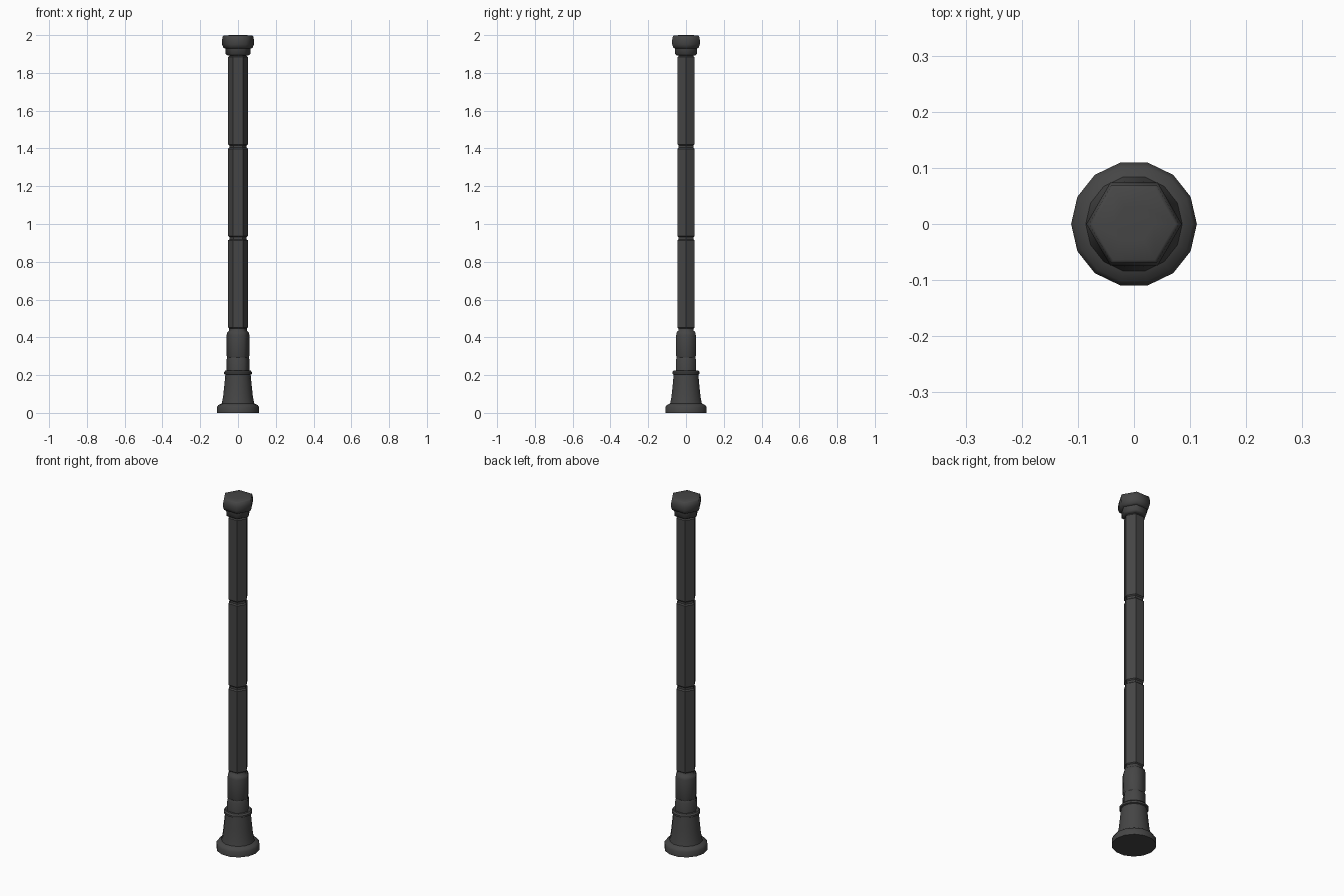
import bpy, bmesh
from math import radians, cos, sin, tau

if "Cube" in bpy.data.objects:
    bpy.data.objects.remove(bpy.data.objects["Cube"])


def turned(name, sides, profile, angle):
    """Closed solid swept round z from (radius, height) pairs, first vertex on +x."""
    bm = bmesh.new()
    rings = [[bm.verts.new((r * cos(tau * i / sides), r * sin(tau * i / sides), z))
              for i in range(sides)] for r, z in profile]
    for a, b in zip(rings, rings[1:]):
        for i in range(sides):
            j = (i + 1) % sides
            bm.faces.new((a[i], a[j], b[j], b[i]))
    bm.faces.new(rings[0][::-1])
    bm.faces.new(rings[-1])
    mesh = bpy.data.meshes.new(name)
    bm.to_mesh(mesh)
    bm.free()
    obj = bpy.data.objects.new(name, mesh)
    bpy.context.collection.objects.link(obj)
    bpy.ops.object.select_all(action='DESELECT')
    obj.select_set(True)
    bpy.context.view_layer.objects.active = obj
    bpy.ops.object.shade_smooth_by_angle(angle=radians(angle))
    obj.data.materials.append(iron)
    return obj


iron = bpy.data.materials.new("dark_iron")
iron.diffuse_color = (0.06, 0.06, 0.06, 1)
iron.use_nodes = True
iron.node_tree.nodes["Principled BSDF"].inputs["Base Color"].default_value = iron.diffuse_color

# Round flared foot with a rim at the top
turned("foot", 14, [(0.112, 0), (0.112, 0.03), (0.104, 0.042), (0.086, 0.05),
                    (0.079, 0.085), (0.073, 0.14), (0.067, 0.203), (0.074, 0.206),
                    (0.074, 0.216), (0.067, 0.224)], 40)

# Two stacked hexagonal collars
turned("lower_collar", 6, [(0.061, 0.215), (0.061, 0.28), (0.056, 0.295)], 62)
turned("upper_collar", 6, [(0.056, 0.29), (0.060, 0.302), (0.060, 0.412),
                           (0.056, 0.428), (0.047, 0.435), (0.047, 0.45)], 62)

# Three hexagonal shaft lengths with necked joints
for n, (z0, z1) in enumerate([(0.44, 0.925), (0.925, 1.41), (1.41, 1.895)]):
    turned(f"shaft_{n + 1}", 6, [(0.046, z0), (0.046, z0 + 0.006), (0.053, z0 + 0.012),
                                 (0.053, z1 - 0.012), (0.046, z1 - 0.006), (0.046, z1)], 30)

# Hexagonal cap with a narrower neck
turned("cap_neck", 6, [(0.055, 1.892), (0.066, 1.9), (0.067, 1.935)], 62)
turned("cap", 6, [(0.067, 1.928), (0.078, 1.934), (0.084, 1.95), (0.085, 1.972),
                  (0.080, 1.995), (0.074, 1.998), (0.035, 2.0)], 62)
